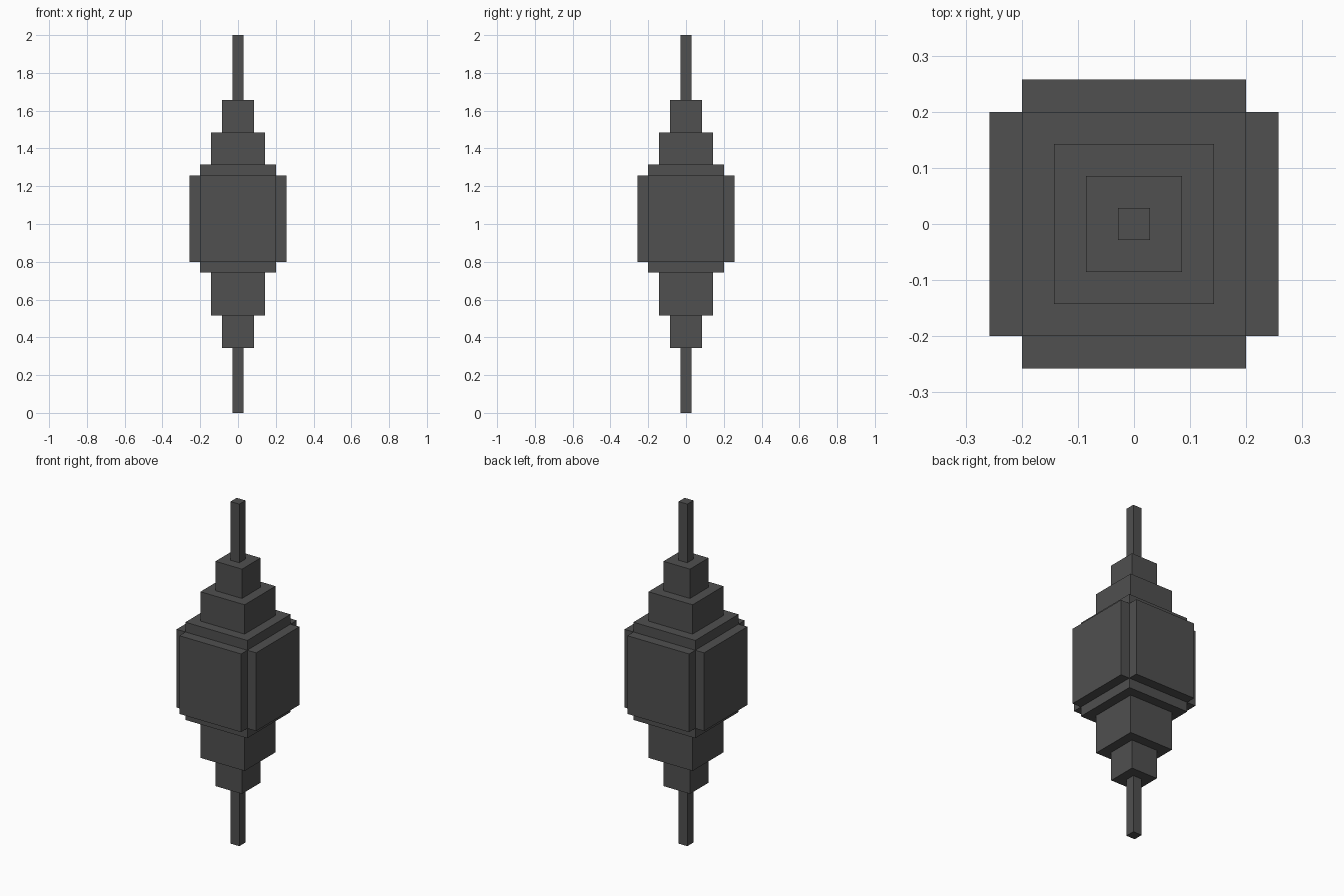
import bpy
import bmesh
from mathutils import Matrix, Vector

cube = bpy.data.objects.get("Cube")
if cube:
    bpy.data.objects.remove(cube, do_unlink=True)

U = 2 / 35  # one block unit: the model is 35 units tall

grey = bpy.data.materials.new("dark_grey")
grey.use_nodes = True
colour = (0.08, 0.08, 0.08, 1)
grey.diffuse_color = colour
bsdf = grey.node_tree.nodes["Principled BSDF"]
bsdf.inputs["Base Color"].default_value = colour
bsdf.inputs["Roughness"].default_value = 0.8


def box(name, low, high):
    """Flat-shaded box between two corners, given in block units."""
    low, high = Vector(low) * U, Vector(high) * U
    bm = bmesh.new()
    bmesh.ops.create_cube(bm, size=1)
    bmesh.ops.transform(bm, verts=bm.verts, matrix=Matrix.LocRotScale(
        (low + high) / 2, None, high - low))
    mesh = bpy.data.meshes.new(name)
    bm.to_mesh(mesh)
    bm.free()
    mesh.materials.append(grey)
    obj = bpy.data.objects.new(name, mesh)
    bpy.context.collection.objects.link(obj)
    return obj


# Stacked square tiers: name, width, bottom, top
tiers = [
    ("lower_spike", 1, 0, 6),
    ("lower_small_tier", 3, 6, 9),
    ("lower_large_tier", 5, 9, 13),
    ("core_block", 7, 13, 23),
    ("upper_large_tier", 5, 23, 26),
    ("upper_small_tier", 3, 26, 29),
    ("upper_spike", 1, 29, 35),
]
for name, width, bottom, top in tiers:
    h = width / 2
    box(name, (-h, -h, bottom), (h, h, top))

# Raised panels on the four sides of the core
for side, s in (("right", -1), ("left", 1)):
    a, b = sorted((3.5 * s, 4.5 * s))
    box(side + "_panel", (a, -3.5, 14), (b, 3.5, 22))
for side, s in (("front", -1), ("back", 1)):
    a, b = sorted((3.5 * s, 4.5 * s))
    box(side + "_panel", (-3.5, a, 14), (3.5, b, 22))
